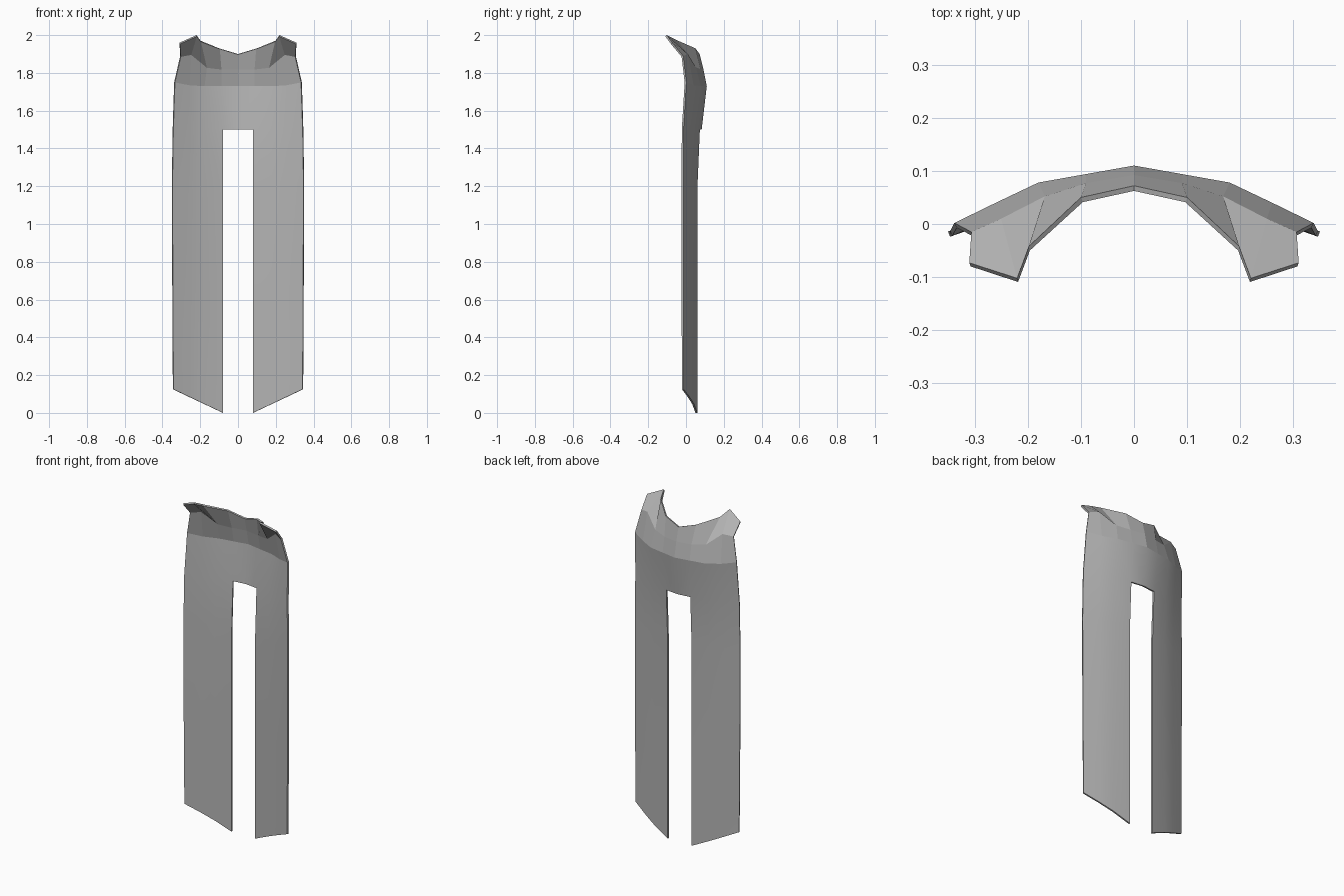
import bpy, bmesh, math

if "Cube" in bpy.data.objects:
    bpy.data.objects.remove(bpy.data.objects["Cube"])

cloth = bpy.data.materials.new("grey cloth")
cloth.diffuse_color = (0.45, 0.45, 0.45, 1)
cloth.use_nodes = True
cloth.node_tree.nodes["Principled BSDF"].inputs["Base Color"].default_value = cloth.diffuse_color

# Right half of the cape, five columns per row from centre line to side edge
def body_row(z, centre_y, edge_x, edge_y):
    drop = centre_y - edge_y
    return [(0, centre_y, z), (0.08, centre_y - 0.1 * drop, z),
            (0.18, centre_y - 0.32 * drop, z), (0.26, centre_y - 0.62 * drop, z),
            (edge_x, edge_y, z)]

rows = [body_row(z, cy, ex, ey) for z, cy, ex, ey in (
    (0.0, 0.068, 0.345, -0.012), (0.65, 0.068, 0.348, -0.014),
    (1.22, 0.07, 0.350, -0.014), (1.5, 0.083, 0.346, -0.013))]
# slanted hem
rows[0] = [(x, y, max(0, 0.125 * (x - 0.08) / 0.265)) for x, y, z in rows[0]]
# shoulder line, neck and flared collar
rows += [
    [(0, .11, 1.73), (.09, .094, 1.73), (.18, .078, 1.73), (.26, .04, 1.735), (.338, .002, 1.75)],
    [(0, .092, 1.82), (.09, .077, 1.82), (.168, .052, 1.83), (.25, .01, 1.90), (.306, -.015, 1.89)],
    [(0, .072, 1.90), (.1, .05, 1.93), (.198, -.042, 1.97), (.22, -.102, 2.0), (.31, -.073, 1.96)],
]

bm = bmesh.new()
grid = [[bm.verts.new(p) for p in row] for row in rows]
for r in range(len(rows) - 1):
    for c in range(4):
        if c == 0 and r < 3:      # open slit between the two tails
            continue
        f = bm.faces.new((grid[r][c], grid[r + 1][c], grid[r + 1][c + 1], grid[r][c + 1]))
        f.smooth = r < 4          # body is smooth, collar is faceted
bmesh.ops.delete(bm, geom=[v for v in bm.verts if not v.link_faces], context='VERTS')
mesh = bpy.data.meshes.new("cape")
bm.to_mesh(mesh)
bm.free()
mesh.materials.append(cloth)
cape = bpy.data.objects.new("cape", mesh)
bpy.context.collection.objects.link(cape)

# Mirror, give the cloth thickness, keep rims crisp
mirror = cape.modifiers.new("mirror", 'MIRROR')
mirror.use_clip = True
solid = cape.modifiers.new("thickness", 'SOLIDIFY')
solid.thickness = 0.01
solid.offset = -1
bpy.context.view_layer.objects.active = cape
cape.select_set(True)
for name in ("mirror", "thickness"):
    bpy.ops.object.modifier_apply(modifier=name)
smooth = [p.use_smooth for p in cape.data.polygons]
bpy.ops.object.shade_smooth_by_angle(angle=math.radians(30))
for p, s in zip(cape.data.polygons, smooth):
    p.use_smooth = s
